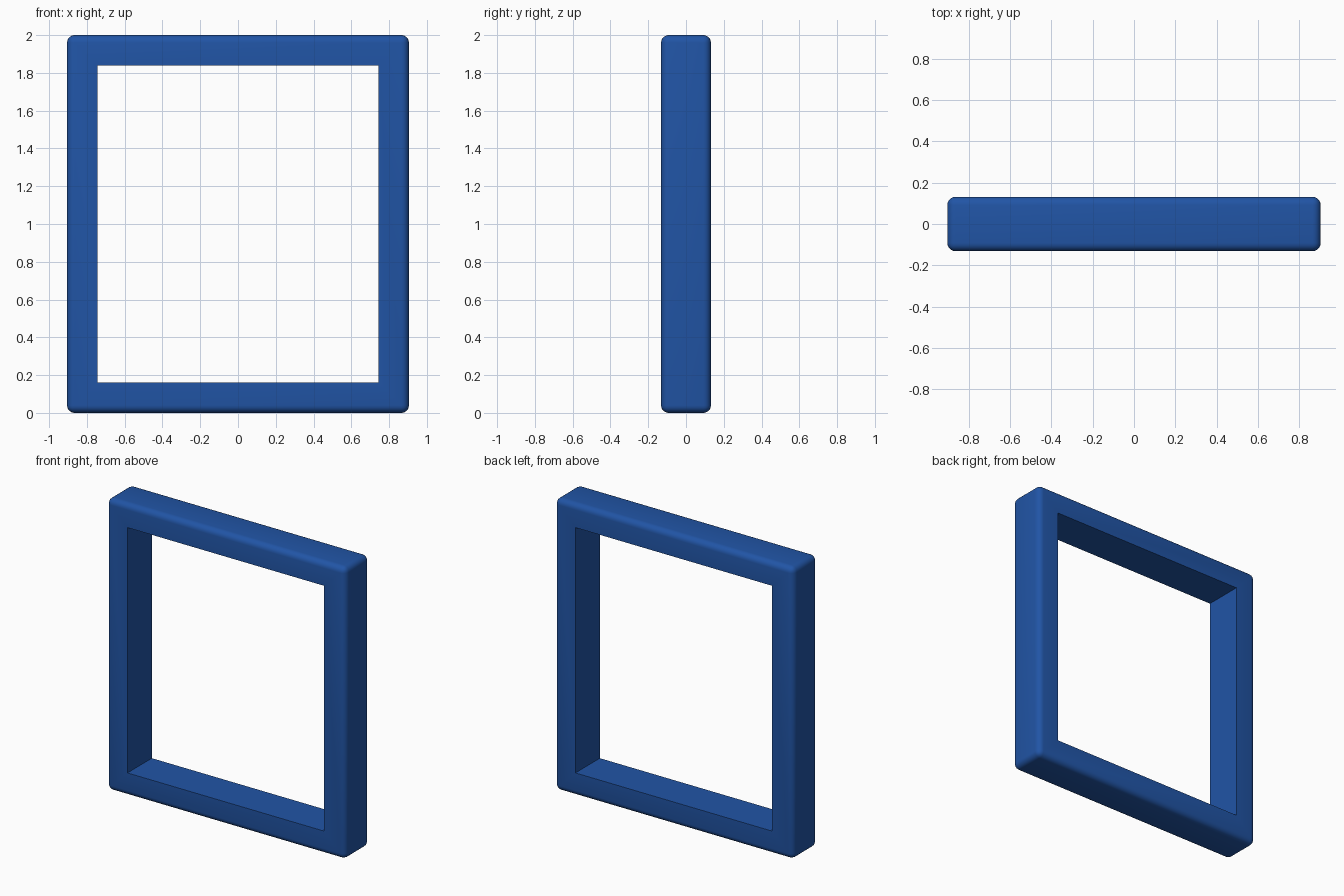
import bpy, bmesh
from mathutils import Matrix, Vector

if "Cube" in bpy.data.objects:
    bpy.data.objects.remove(bpy.data.objects["Cube"])

W, D, H = 1.81, 0.264, 2.0   # outer size
BORDER, R = 0.16, 0.04       # frame width, outer edge rounding

# Solid slab with every outer edge rounded
bm = bmesh.new()
bmesh.ops.create_cube(bm, size=1, matrix=Matrix.Translation((0, 0, H / 2)) @ Matrix.Diagonal((W, D, H, 1)))
bmesh.ops.bevel(bm, geom=bm.edges[:], offset=R, segments=5, profile=0.5, affect='EDGES')
bm.normal_update()

# Opening: inset the front and back faces, then bridge straight through
panels = sorted(bm.faces, key=lambda f: -f.calc_area() * abs(f.normal.y))[:2]
bmesh.ops.inset_individual(bm, faces=panels, thickness=BORDER - R, use_even_offset=True)
rims = [e for f in panels for e in f.edges]
bmesh.ops.delete(bm, geom=panels, context='FACES_ONLY')
bmesh.ops.bridge_loops(bm, edges=rims)
bmesh.ops.recalc_face_normals(bm, faces=bm.faces[:])

mesh = bpy.data.meshes.new("window_frame")
bm.to_mesh(mesh)
bm.free()
frame = bpy.data.objects.new("window_frame", mesh)
bpy.context.collection.objects.link(frame)

# Blue finish and smooth rounded edges
blue = bpy.data.materials.new("blue")
blue.diffuse_color = (0.015, 0.09, 0.38, 1)
blue.use_nodes = True
blue.node_tree.nodes["Principled BSDF"].inputs["Base Color"].default_value = blue.diffuse_color
mesh.materials.append(blue)
bpy.context.view_layer.objects.active = frame
frame.select_set(True)
bpy.ops.object.shade_smooth_by_angle(angle=0.6)
